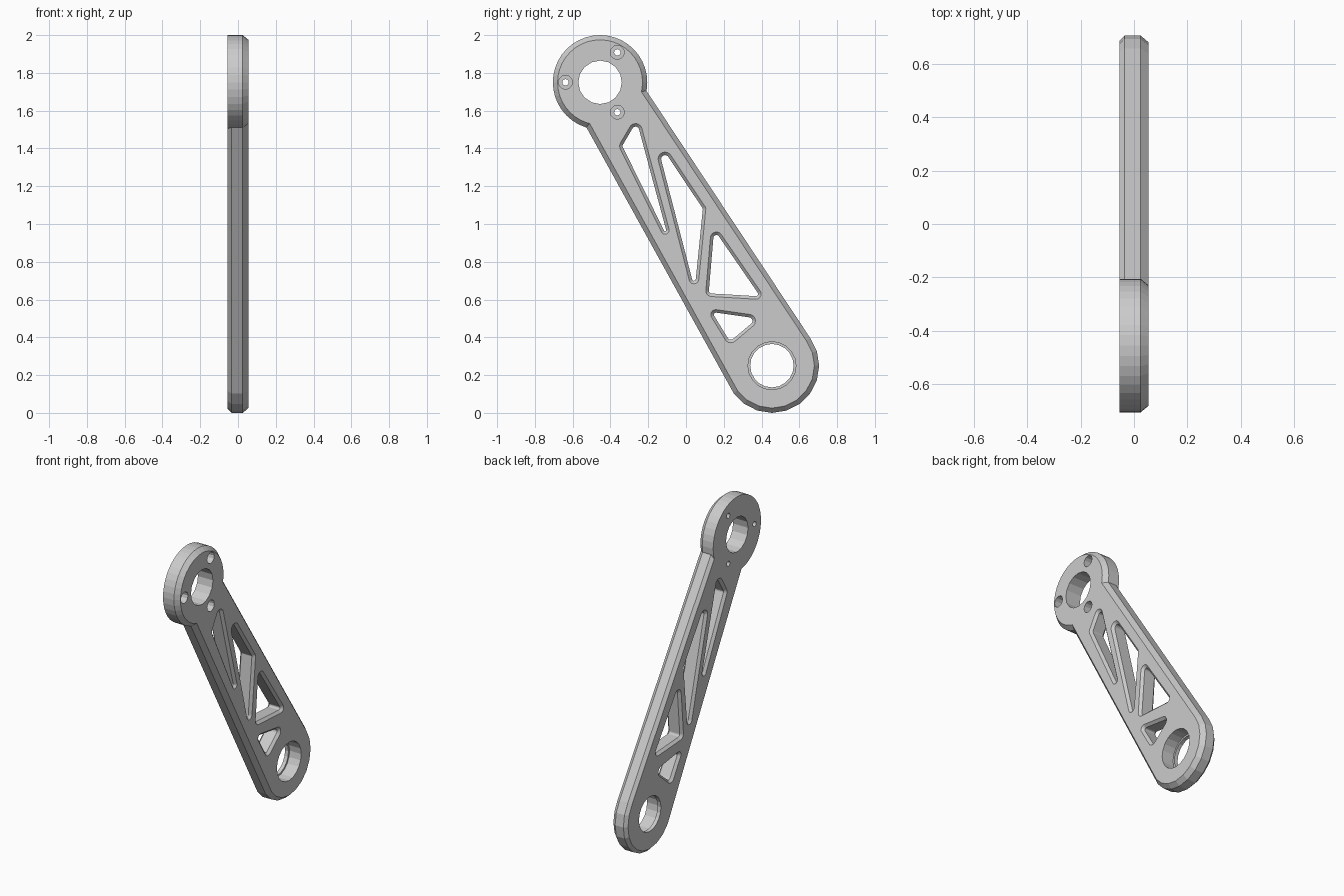
import bpy, bmesh
from math import sin, cos, pi
from mathutils import Vector
from mathutils.geometry import convex_hull_2d

if "Cube" in bpy.data.objects:
    bpy.data.objects.remove(bpy.data.objects["Cube"])

HEAD, FOOT = (-0.455, 1.75), (0.455, 0.25)
T = 0.055  # half thickness


def circle(c, r, n):
    return [Vector((c[0] + r * cos(2 * pi * i / n), c[1] + r * sin(2 * pi * i / n)))
            for i in range(n)]


def hull(circles, n):
    """Convex outline around several circles, counter-clockwise."""
    pts = [p for y, z, r in circles for p in circle((y, z), r, n)]
    loop = [pts[i] for i in convex_hull_2d(pts)]
    area = sum(a.x * b.y - b.x * a.y for a, b in zip(loop, loop[1:] + loop[:1]))
    return loop if area > 0 else loop[::-1]


def inset(loop, d):
    """Move every edge of a loop inward by d."""
    out = []
    for i, p in enumerate(loop):
        e1 = (p - loop[i - 1]).normalized()
        e2 = (loop[(i + 1) % len(loop)] - p).normalized()
        n1, n2 = Vector((-e1.y, e1.x)), Vector((-e2.y, e2.x))
        out.append(p + (n1 + n2) * (d / (1 + n1.dot(n2))))
    return out


def loft(name, stations):
    """Closed solid through (x, loop) stations; loops lie in the yz plane."""
    bm = bmesh.new()
    rings = [[bm.verts.new((x, p.x, p.y)) for p in loop] for x, loop in stations]
    n = len(rings[0])
    for a, b in zip(rings, rings[1:]):
        for i in range(n):
            j = (i + 1) % n
            bm.faces.new((a[i], a[j], b[j], b[i]))
    bm.faces.new(rings[0][::-1])
    bm.faces.new(rings[-1])
    bmesh.ops.recalc_face_normals(bm, faces=bm.faces)
    me = bpy.data.meshes.new(name)
    bm.to_mesh(me)
    bm.free()
    ob = bpy.data.objects.new(name, me)
    bpy.context.collection.objects.link(ob)
    return ob


def combine(target, other, op):
    m = target.modifiers.new(op, 'BOOLEAN')
    m.operation, m.solver, m.object = op, 'EXACT', other
    bpy.context.view_layer.objects.active = target
    bpy.ops.object.modifier_apply(modifier=m.name)
    bpy.data.objects.remove(other)


def bore(name, c, r_back, r_front, step, n):
    """Stepped round hole, wider on the +x side."""
    small, big = circle(c, r_back, n), circle(c, r_front, n)
    return loft(name, [(-0.07, small), (step, small), (step, big), (0.07, big)])


# tapered arm, chamfered on both faces
outline = hull([(*HEAD, 0.18), (*FOOT, 0.25)], 20)
arm = loft("link_arm", [(-T, inset(outline, 0.02)), (-0.035, outline),
                        (0.025, outline), (T, inset(outline, 0.025))])

# round head, chamfered on the +x face only
rim = circle(HEAD, 0.25, 40)
head = loft("head", [(-T, rim), (0.025, rim), (T, inset(rim, 0.025))])
combine(arm, head, 'UNION')

# truss windows: corner circles (y, z, radius), chamfered on both faces
windows = [
    [(-0.267, 1.497, 0.035), (-0.322, 1.413, 0.03), (-0.111, 0.968, 0.022)],
    [(-0.111, 1.344, 0.037), (0.08, 1.08, 0.025), (0.042, 0.709, 0.026)],
    [(0.161, 0.926, 0.032), (0.135, 0.646, 0.03), (0.37, 0.63, 0.028)],
    [(0.158, 0.52, 0.027), (0.333, 0.487, 0.035), (0.237, 0.406, 0.035)],
]
for w in windows:
    outer = hull(w, 16)
    inner = inset(outer, 0.016)
    combine(arm, loft("window", [(-0.07, outer), (-T, outer), (-0.039, inner),
                                 (0.039, inner), (T, outer), (0.07, outer)]), 'DIFFERENCE')

# head hole, bearing seat and three counterbored bolt holes
combine(arm, loft("head_hole", [(x, circle(HEAD, 0.115, 16)) for x in (-0.07, 0.07)]), 'DIFFERENCE')
combine(arm, bore("bearing_seat", FOOT, 0.115, 0.127, -0.03, 20), 'DIFFERENCE')
for k in range(3):
    a = pi / 3 + k * 2 * pi / 3
    c = (HEAD[0] + 0.183 * cos(a), HEAD[1] + 0.183 * sin(a))
    combine(arm, bore("bolt_hole", c, 0.017, 0.037, 0.0, 12), 'DIFFERENCE')
